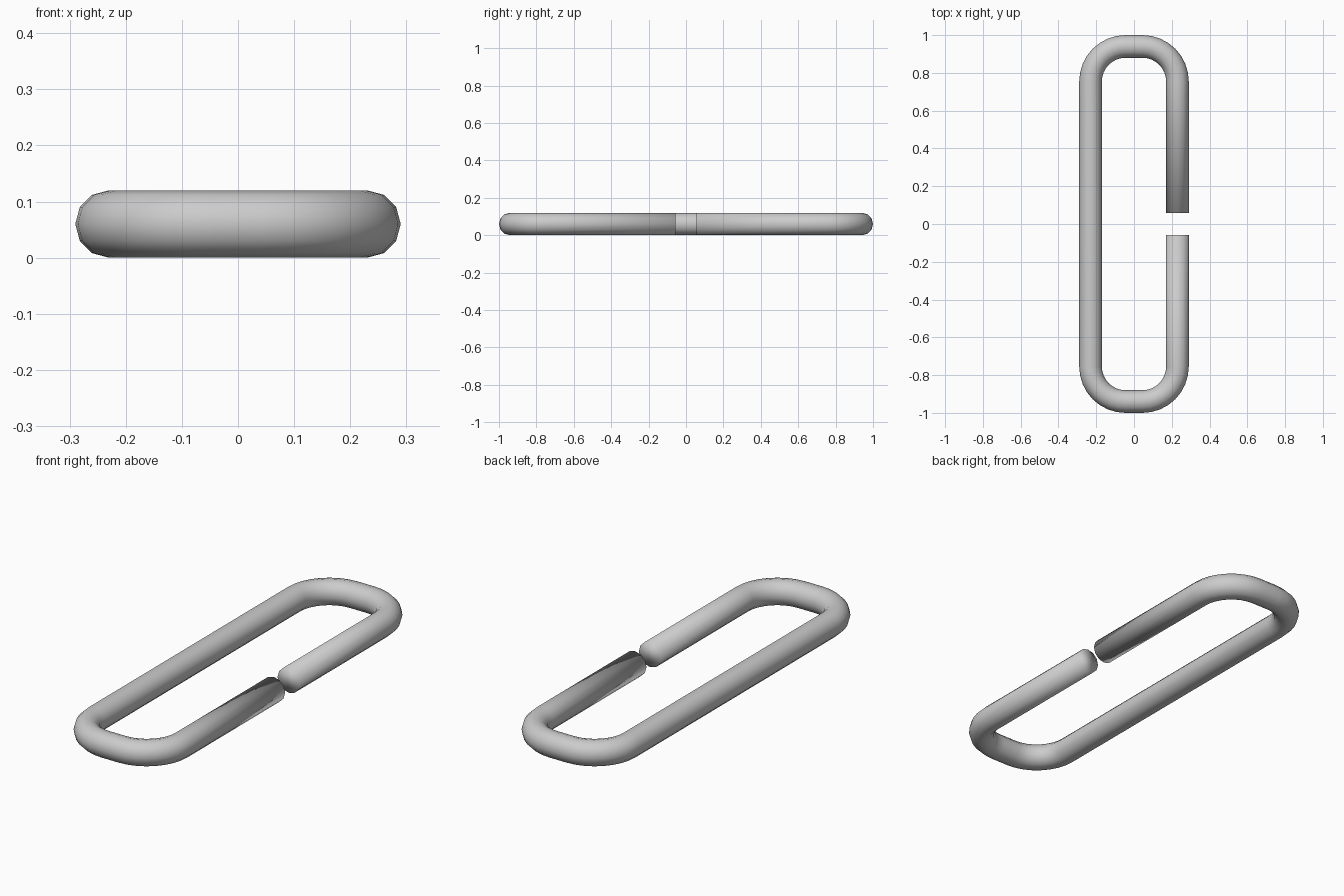
import bpy, bmesh
from math import sin, cos, pi
from mathutils import Vector

if "Cube" in bpy.data.objects:
    bpy.data.objects.remove(bpy.data.objects["Cube"])

R = 0.06            # rod radius
HX, HY = 0.23, 0.94 # half extents of the rod centreline
BEND = 0.185        # bend radius at the centreline
GAP = 0.057         # half width of the opening
SIDES, STEPS = 12, 8

# Centreline as (point, heading angle): from the gap around the loop and back
path = [(Vector((HX, GAP, R)), pi / 2)]
for i, (sx, sy) in enumerate([(1, 1), (-1, 1), (-1, -1), (1, -1)]):
    centre = Vector((sx * (HX - BEND), sy * (HY - BEND), R))
    for k in range(STEPS + 1):
        a = (i + k / STEPS) * pi / 2
        path.append((centre + BEND * Vector((cos(a), sin(a), 0)), a + pi / 2))
path.append((Vector((HX, -GAP, R)), 5 * pi / 2))

# Sweep a round section along the centreline
bm = bmesh.new()
rings = []
for p, heading in path:
    out = Vector((sin(heading), -cos(heading), 0))
    rings.append([bm.verts.new(p + out * (R * cos(t)) + Vector((0, 0, R * sin(t))))
                  for t in (2 * pi * j / SIDES for j in range(SIDES))])
for a, b in zip(rings, rings[1:]):
    for j in range(SIDES):
        n = (j + 1) % SIDES
        bm.faces.new((a[j], a[n], b[n], b[j]))

# Close the two rod ends
bm.faces.new(rings[0])
bm.faces.new(rings[-1])
bmesh.ops.recalc_face_normals(bm, faces=bm.faces[:])
for f in bm.faces:
    f.smooth = True

mesh = bpy.data.meshes.new("open_link")
bm.to_mesh(mesh)
bm.free()
bpy.context.collection.objects.link(bpy.data.objects.new("open_link", mesh))
